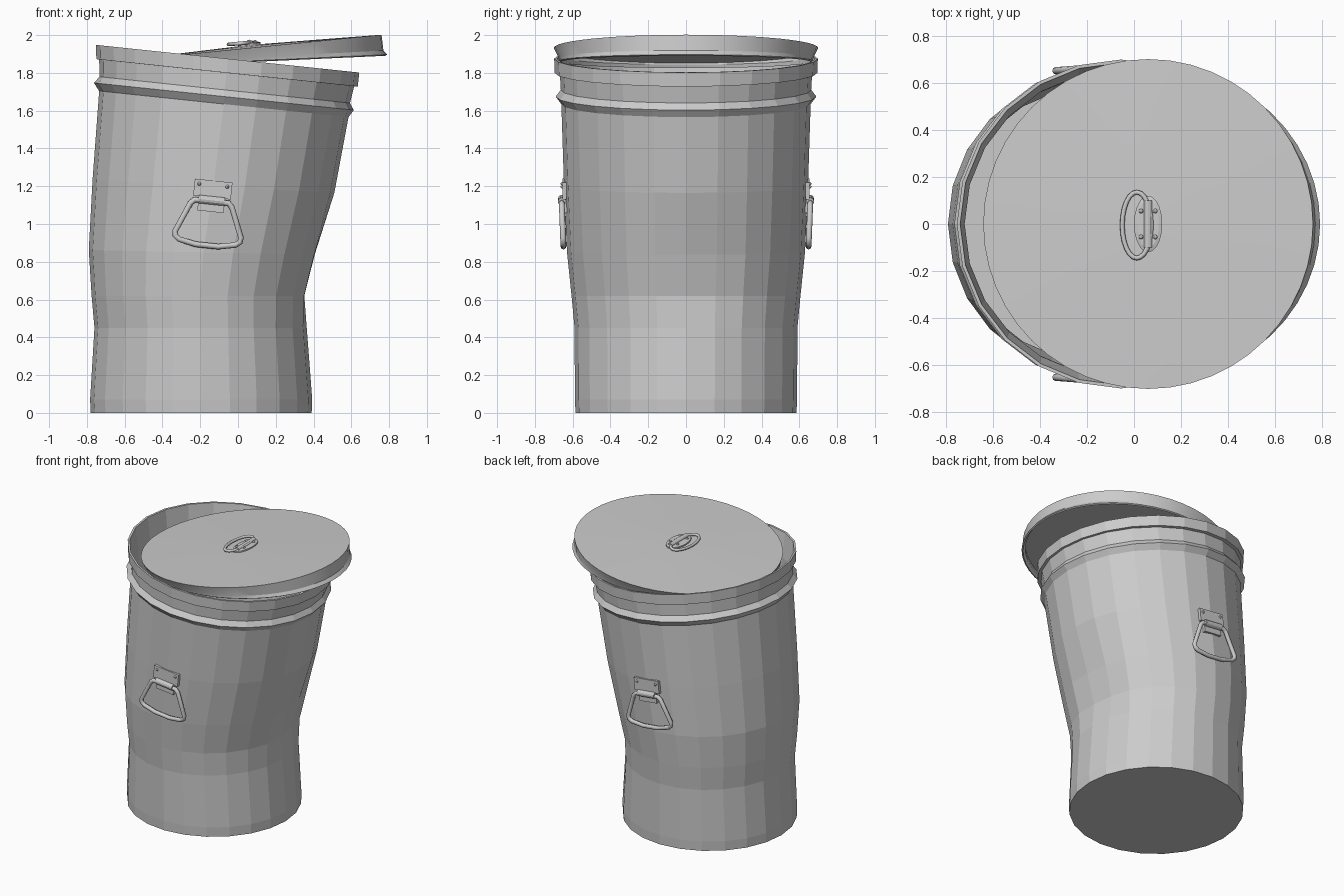
import bpy, bmesh
from math import sin, cos, pi, radians

if "Cube" in bpy.data.objects:
    bpy.data.objects.remove(bpy.data.objects["Cube"])

TILT = radians(6)


def loft(name, rings, n, dent=None):
    """Closed skin through elliptical rings (cx, z, rx, ry, slope)."""
    bm = bmesh.new()
    loops = []
    for cx, z, rx, ry, slope in rings:
        loop = []
        for i in range(n):
            a = 2 * pi * i / n
            dx, y = rx * cos(a), ry * sin(a)
            h = z + slope * dx
            if dent:
                dx += dent(a, h)
            loop.append(bm.verts.new((cx + dx, y, h)))
        loops.append(loop)
    for p, q in zip(loops, loops[1:]):
        for i in range(n):
            j = (i + 1) % n
            bm.faces.new((p[i], p[j], q[j], q[i]))
    bm.faces.new(loops[0])
    bm.faces.new(loops[-1])
    bmesh.ops.recalc_face_normals(bm, faces=bm.faces)
    me = bpy.data.meshes.new(name)
    bm.to_mesh(me)
    bm.free()
    ob = bpy.data.objects.new(name, me)
    bpy.context.collection.objects.link(ob)
    return ob


def wire(name, points, depth):
    """Closed bent rod."""
    cu = bpy.data.curves.new(name, 'CURVE')
    cu.dimensions = '3D'
    cu.bevel_depth = depth
    cu.bevel_resolution = 2
    sp = cu.splines.new('POLY')
    sp.points.add(len(points) - 1)
    for p, c in zip(sp.points, points):
        p.co = (*c, 1)
    sp.use_cyclic_u = True
    sp.use_smooth = True
    ob = bpy.data.objects.new(name, cu)
    bpy.context.collection.objects.link(ob)
    return ob


def box(name, loc, size, rot=(0, 0, 0)):
    bpy.ops.mesh.primitive_cube_add(size=1, location=loc, rotation=rot)
    ob = bpy.context.object
    ob.name, ob.scale = name, size
    return ob


def rod(name, loc, r, length, rot):
    bpy.ops.mesh.primitive_cylinder_add(vertices=12, radius=r, depth=length,
                                        location=loc, rotation=rot)
    bpy.context.object.name = name


def rivet(name, loc):
    bpy.ops.mesh.primitive_uv_sphere_add(segments=8, ring_count=6, radius=0.01, location=loc)
    bpy.context.object.name = name


# Bin body: leaning, kinked wall with a rib and rolled rim
S = -0.105
outer = [
    (-0.195, 0.00, 0.585, 0.585, 0),
    (-0.195, 0.07, 0.588, 0.588, 0),
    (-0.198, 0.45, 0.562, 0.590, 0),
    (-0.203, 0.62, 0.572, 0.606, 0),
    (-0.183, 0.85, 0.607, 0.630, -0.02),
    (-0.130, 1.20, 0.640, 0.646, -0.055),
    (-0.075, 1.635, 0.660, 0.660, S),
    (-0.075, 1.675, 0.688, 0.690, S),
    (-0.070, 1.710, 0.663, 0.663, S),
    (-0.060, 1.800, 0.675, 0.668, S),
    (-0.058, 1.800, 0.692, 0.695, S),
    (-0.055, 1.875, 0.697, 0.698, S),
]
T = 0.014
inner = [(c, z, rx - T, ry - T, s) for c, z, rx, ry, s in outer
         if z not in (0.0, 1.675, 1.8)]
loft("bin_body", outer + inner[::-1], 24,
     lambda a, h: -0.018 if cos(a) > 0.95 and 0.6 < h < 0.9 and sin(a) > -0.1 else 0)

# Lid: askew plate with shallow dome and uneven lip
lid = loft("lid", [
    (0.055, 1.946, 0.06, 0.06, 0.1),
    (0.055, 1.940, 0.34, 0.345, 0.1),
    (0.060, 1.932, 0.70, 0.70, 0.1),
    (0.068, 1.880, 0.702, 0.675, 0.055),
    (0.075, 1.864, 0.715, 0.670, 0.046),
    (0.075, 1.858, 0.705, 0.660, 0.046),
    (0.066, 1.882, 0.690, 0.662, 0.055),
    (0.060, 1.920, 0.685, 0.685, 0.1),
], 48)
bpy.context.view_layer.objects.active = lid
lid.select_set(True)
bpy.ops.object.shade_smooth_by_angle(angle=radians(20))

# Lid handle: oval plate, rolled strap, swinging ring
loft("lid_handle_plate", [(0.06, 1.942, 0.06, 0.12, 0.1),
                          (0.06, 1.956, 0.06, 0.12, 0.1),
                          (0.06, 1.961, 0.045, 0.105, 0.1)], 20)
rod("lid_handle_strap", (0.06, 0, 1.958), 0.018, 0.2, (pi / 2, 0, 0))
wire("lid_handle_ring", [(0.012 + 0.062 * cos(2 * pi * i / 24),
                          -0.005 + 0.14 * sin(2 * pi * i / 24),
                          1.956 + 0.005 * cos(2 * pi * i / 24)) for i in range(24)], 0.01)
for x in (0.03, 0.09):
    for y in (-0.055, 0.055):
        rivet("lid_rivet", (x, y, 1.955 + 0.1 * x))

# Side handles: bracket and bail on both sides, tilted with the bin
bail = [(-0.09, 0), (0.09, 0), (0.11, -0.02), (0.175, -0.175), (0.172, -0.20),
        (0.15, -0.217), (0.06, -0.235), (-0.06, -0.235), (-0.15, -0.217),
        (-0.172, -0.20), (-0.175, -0.175), (-0.11, -0.02)]


def place(u, v, y):
    """Local handle coordinates to the tilted spot on the wall."""
    return (-0.14 + u * cos(TILT) + v * sin(TILT), y, 1.12 - u * sin(TILT) + v * cos(TILT))


for side, s in (("front", -1), ("back", 1)):
    rot = (0, TILT, 0)
    wire(side + "_handle_bail",
         [place(u, v, s * (0.658 + 0.04 * v)) for u, v in bail], 0.015)
    box(side + "_bracket_plate", place(0, 0.065, s * 0.643), (0.2, 0.022, 0.09), rot)
    box(side + "_bracket_flange", place(0, -0.03, s * 0.640), (0.14, 0.022, 0.05), rot)
    rod(side + "_bracket_roll", place(0, 0.005, s * 0.656), 0.022, 0.14, (0, TILT + pi / 2, 0))
    for u in (-0.075, 0.075):
        rivet(side + "_bracket_rivet", place(u, 0.085, s * 0.654))
